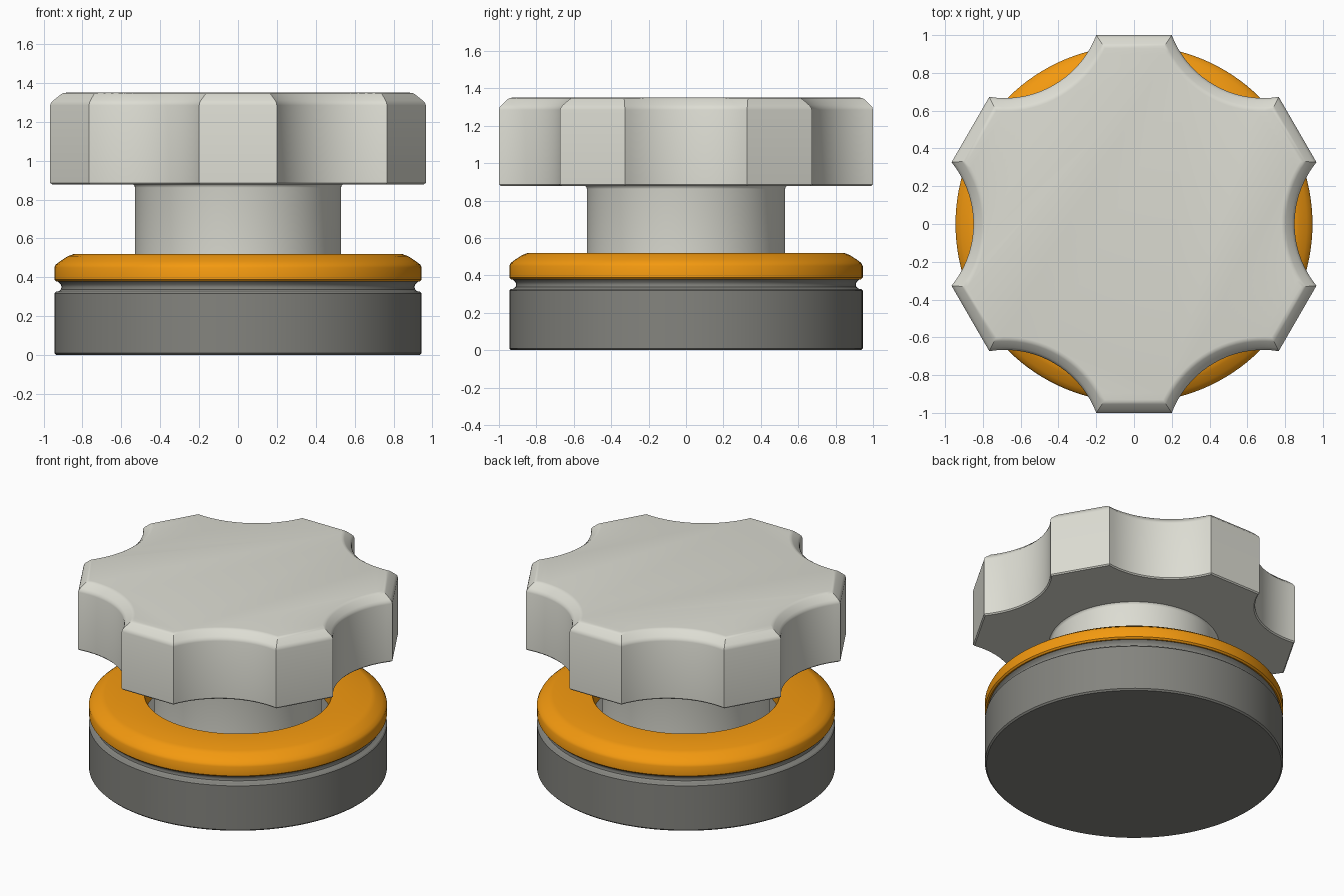
import bpy
import bmesh
from math import sin, cos, sqrt, atan2, pi, radians

if "Cube" in bpy.data.objects:
    bpy.data.objects.remove(bpy.data.objects["Cube"])


def material(name, rgb):
    m = bpy.data.materials.new(name)
    m.diffuse_color = (*rgb, 1)
    m.use_nodes = True
    m.node_tree.nodes["Principled BSDF"].inputs["Base Color"].default_value = m.diffuse_color
    return m


def loft(name, rings, mat, closed=False):
    """Skin a stack of equal-length point rings; cap the ends or join them into a tube."""
    bm = bmesh.new()
    loops = [[bm.verts.new(p) for p in ring] for ring in rings]
    n = len(loops[0])
    pairs = list(zip(loops, loops[1:]))
    if closed:
        pairs.append((loops[-1], loops[0]))
    else:
        bm.faces.new(loops[0][::-1])
        bm.faces.new(loops[-1])
    for a, b in pairs:
        for i in range(n):
            j = (i + 1) % n
            bm.faces.new((a[i], a[j], b[j], b[i]))
    bmesh.ops.recalc_face_normals(bm, faces=bm.faces)
    mesh = bpy.data.meshes.new(name)
    bm.to_mesh(mesh)
    bm.free()
    obj = bpy.data.objects.new(name, mesh)
    bpy.context.collection.objects.link(obj)
    mesh.materials.append(mat)
    bpy.ops.object.select_all(action='DESELECT')
    obj.select_set(True)
    bpy.context.view_layer.objects.active = obj
    bpy.ops.object.shade_smooth_by_angle(angle=radians(32))
    return obj


def circle(r, z, n=128):
    return [(r * cos(2 * pi * i / n), r * sin(2 * pi * i / n), z) for i in range(n)]


def lathe(name, profile, mat, closed=False):
    return loft(name, [circle(r, z) for r, z in profile], mat, closed)


def grip_outline(d, z, centre=1.369, radius=0.519, steps=18):
    """Six flat lobes with concave scallops between, inset by d."""
    r, a = radius + d, 1 - d
    # where the flat at 30 degrees meets the scallop arc
    nx, ny = cos(pi / 6), sin(pi / 6)
    dx, dy = ny, -nx
    px, py = nx * a - centre, ny * a
    b = px * dx + py * dy
    c = px * px + py * py - r * r
    t = -b - sqrt(b * b - c)
    half = atan2(py + t * dy, -(px + t * dx))
    pts = []
    for k in range(6):
        ca, sa = cos(k * pi / 3), sin(k * pi / 3)
        for i in range(steps + 1):
            w = -half + 2 * half * i / steps
            x, y = centre - r * cos(w), r * sin(w)
            pts.append((x * ca - y * sa, x * sa + y * ca, z))
    return pts


light = material("light_grey", (0.72, 0.72, 0.65))
dark = material("dark_grey", (0.23, 0.23, 0.21))
orange = material("orange", (0.9, 0.32, 0.005))

# base disc with the groove under the ring
lathe("base", [(0.935, 0), (0.945, 0.01), (0.945, 0.318), (0.937, 0.326), (0.922, 0.329),
               (0.911, 0.338), (0.908, 0.35), (0.911, 0.362), (0.922, 0.373),
               (0.93, 0.382)], dark)

# coloured ring with a clearance hole
lathe("ring", [(0.59, 0.378), (0.935, 0.378), (0.945, 0.388), (0.945, 0.45), (0.937, 0.466),
               (0.915, 0.483), (0.875, 0.509), (0.845, 0.52), (0.595, 0.52), (0.59, 0.515)],
      orange, closed=True)

# stem with a small fillet under the grip
lathe("stem", [(0.53, 0.37), (0.53, 0.862), (0.533, 0.872), (0.542, 0.88), (0.542, 0.89)], light)

# scalloped grip with rounded top edge
loft("grip", [grip_outline(d, z) for d, z in
              [(0.008, 0.878), (0, 0.886), (0, 1.285), (0.004, 1.299), (0.014, 1.311),
               (0.046, 1.341), (0.057, 1.348), (0.07, 1.35)]], light)
